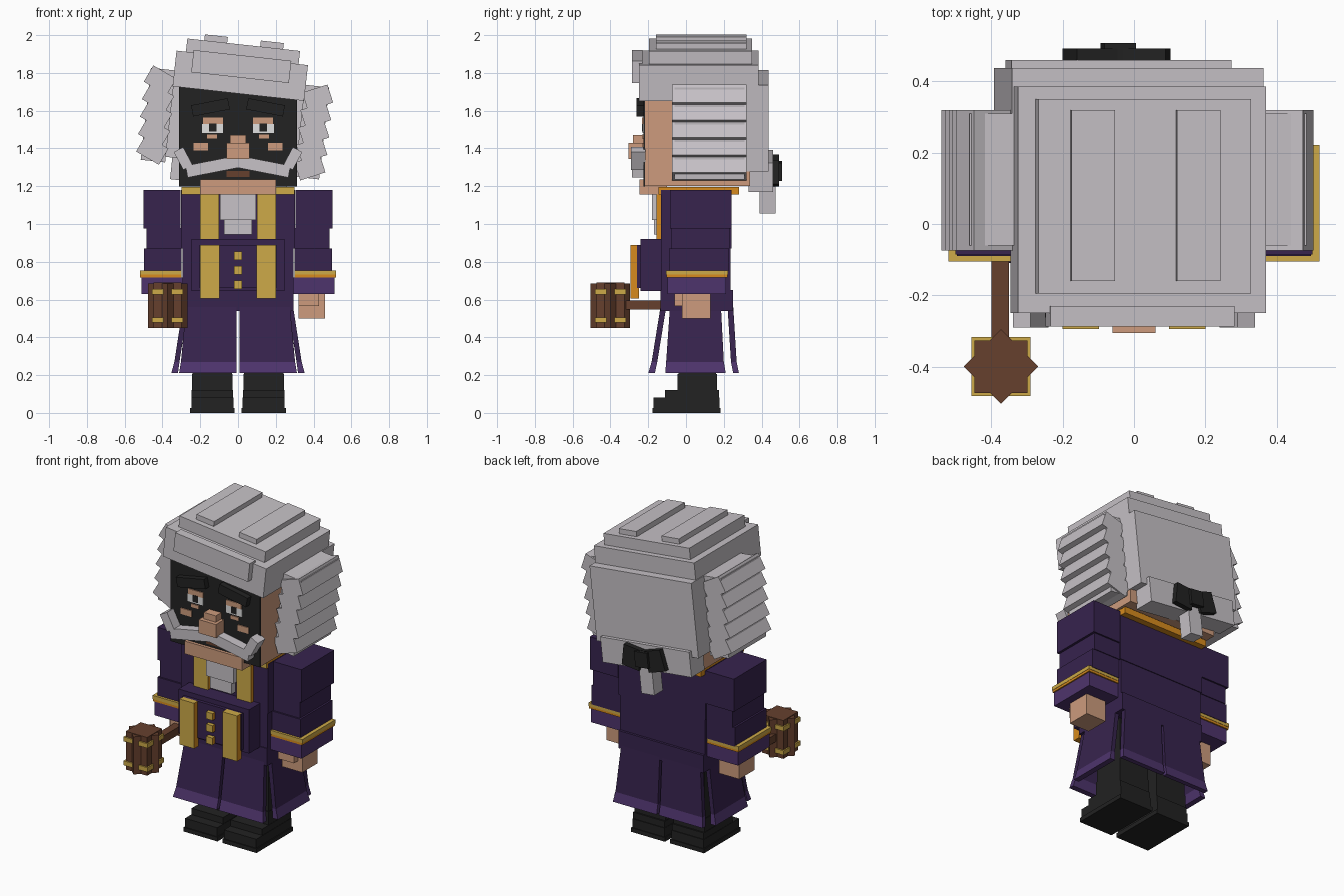
import bpy, bmesh
from math import radians
from mathutils import Matrix, Vector

cube = bpy.data.objects.get("Cube")
if cube:
    bpy.data.objects.remove(cube, do_unlink=True)


def material(name, *rgb):
    m = bpy.data.materials.new(name)
    m.use_nodes = True
    m.diffuse_color = (*rgb, 1)
    m.node_tree.nodes["Principled BSDF"].inputs["Base Color"].default_value = (*rgb, 1)
    return m


GREY = material("wig grey", .57, .54, .57)
SKIN = material("skin", .61, .33, .205)
BLACK = material("black", .016, .016, .016)
PURPLE = material("coat purple", .038, .017, .076)
LILAC = material("hem lilac", .076, .034, .15)
GOLD = material("gold", .61, .40, .065)
ORANGE = material("dark gold", .68, .26, .013)
BROWN = material("wood brown", .133, .051, .027)
WHITE = material("eye white", .75, .75, .75)

# The wig sits askew: its parts are built around this tilted frame
WIG = Matrix.Translation((.012, 0, 1.785)) @ Matrix.Rotation(radians(6.3), 4, 'Y')


def taper(name, mat, bottom, z0, top, z1, frame=None, under=None):
    """Block between two rectangles (x0, x1, y0, y1); `under` colours the sides and underside."""
    bm = bmesh.new()
    rings = []
    for (x0, x1, y0, y1), z in ((bottom, z0), (top, z1)):
        corners = ((x0, y0), (x1, y0), (x1, y1), (x0, y1))
        rings.append([bm.verts.new((x, y, z)) for x, y in corners])
    low, high = rings
    bm.faces.new(low[::-1])
    bm.faces.new(high)
    for i in range(4):
        j = (i + 1) % 4
        bm.faces.new((low[i], low[j], high[j], high[i]))
    bm.normal_update()
    if under:
        for f in bm.faces:
            if abs(f.normal.x) > .5 or f.normal.z < -.5 or f.normal.y > .5:
                f.material_index = 1
    if frame:
        bm.transform(frame)
    bmesh.ops.recalc_face_normals(bm, faces=bm.faces)
    mesh = bpy.data.meshes.new(name)
    bm.to_mesh(mesh)
    bm.free()
    mesh.materials.append(mat)
    if under:
        mesh.materials.append(under)
    ob = bpy.data.objects.new(name, mesh)
    bpy.context.collection.objects.link(ob)
    return ob


def box(name, mat, x, y, z, tilt=0, axis='Y', frame=None, under=None):
    """Box from (min, max) ranges, turned about its own centre by tilt degrees."""
    c = Vector((sum(x) / 2, sum(y) / 2, sum(z) / 2))
    m = Matrix.Translation(c) @ Matrix.Rotation(radians(tilt), 4, axis) @ Matrix.Translation(-c)
    rect = (*x, *y)
    return taper(name, mat, rect, z[0], rect, z[1], frame @ m if frame else m, under)


def side(s, a, b):
    """Mirror an x range to side s."""
    return (a, b) if s > 0 else (-b, -a)


# Head and face
box("head", SKIN, (-.31, .31), (-.22, .34), (1.2, 1.76))
box("face_mask", BLACK, (-.312, .312), (-.226, -.218), (1.198, 1.74))
box("chin", SKIN, (-.2, .2), (-.245, -.1), (1.155, 1.235))
box("nose", SKIN, (-.06, .06), (-.305, -.22), (1.345, 1.43))
box("nose_bridge", SKIN, (-.042, .042), (-.28, -.22), (1.43, 1.47))
box("mouth", BROWN, (-.06, .06), (-.23, -.224), (1.25, 1.28))

# Wig crown and back
box("wig_crown", GREY, (-.35, .35), (-.25, .385), (-.095, .095), frame=WIG)
box("wig_front_roll", GREY, (-.26, .26), (-.287, -.23), (-.01, .108), frame=WIG)
box("wig_top", GREY, (-.3, .3), (-.195, .35), (.09, .165), frame=WIG)
box("wig_back", GREY, (-.355, .355), (.31, .437), (-.47, -.01), frame=WIG)
box("wig_nape", GREY, (-.31, .31), (.33, .46), (-.585, -.43), frame=WIG)
box("pigtail", GREY, (-.045, .045), (.39, .475), (-.73, -.5), frame=WIG)
box("bow_knot", BLACK, (-.045, .045), (.45, .508), (-.555, -.46), frame=WIG)

# Everything that repeats on both sides
for s, tag in ((1, "left"), (-1, "right")):
    box(tag + "_wig_ridge", GREY, side(s, .088, .21), (-.16, .32), (.16, .197), frame=WIG)
    box(tag + "_bow_wing", BLACK, side(s, .02, .14), (.455, .492), (-.575, -.445),
        tilt=-12 * s, frame=WIG)

    # Side curls: a core with overlapping shingles
    box(tag + "_curl_core", GREY, side(s, .345, .475), (-.06, .31), (-.5, -.01), frame=WIG)
    for i in range(5):
        z = -.07 - .093 * i
        box(f"{tag}_curl_{i + 1}", GREY, side(s, .35, .49), (-.075, .32), (z - .05, z + .05),
            tilt=-24 * s, frame=WIG)

    # Eyes, brows, cheeks
    box(tag + "_eye", WHITE, side(s, .08, .19), (-.231, -.224), (1.483, 1.53))
    box(tag + "_pupil", BLACK, side(s, .115, .153), (-.234, -.224), (1.49, 1.532))
    box(tag + "_upper_lid", SKIN, side(s, .08, .185), (-.232, -.224), (1.53, 1.563))
    box(tag + "_lower_lid", SKIN, side(s, .11, .165), (-.232, -.224), (1.453, 1.474))
    box(tag + "_cheek", SKIN, side(s, .16, .235), (-.232, -.224), (1.39, 1.428))
    box(tag + "_eyebrow", BLACK, side(s, .047, .245), (-.262, -.22), (1.588, 1.648), tilt=11 * s)

    # Moustache
    box(tag + "_moustache", GREY, side(s, -.005, .275), (-.285, -.22), (1.272, 1.336), tilt=11 * s)
    box(tag + "_moustache_tip", GREY, side(s, .262, .318), (-.29, -.215), (1.293, 1.4), tilt=28 * s)

    # Sleeve, cuff and hand
    box(tag + "_shoulder", PURPLE, side(s, .305, .5), (-.085, .24), (.975, 1.18))
    box(tag + "_upper_sleeve", PURPLE, side(s, .3, .485), (-.08, .23), (.87, .98))
    box(tag + "_lower_sleeve", PURPLE, side(s, .3, .497), (-.09, .225), (.75, .87))
    box(tag + "_cuff_braid", GOLD, side(s, .3, .52), (-.105, .222), (.732, .755))
    box(tag + "_cuff_braid_edge", ORANGE, side(s, .3, .518), (-.103, .22), (.718, .732))
    box(tag + "_cuff", LILAC, side(s, .285, .51), (-.098, .212), (.63, .718))
    box(tag + "_hand", SKIN, side(s, .32, .46), (-.02, .13), (.5, .64))
    box(tag + "_thumb", SKIN, side(s, .32, .43), (-.06, 0), (.565, .64))

    # Lapels and waistcoat braid
    box(tag + "_lapel", GOLD, side(s, .1, .2), (-.157, -.12), (.9, 1.17), under=ORANGE)
    box(tag + "_belly_braid", GOLD, side(s, .098, .2), (-.295, -.25), (.605, .89), under=ORANGE)

    # Flared coat skirt with lilac hem
    for part, front in (("front", 1), ("back", 0)):
        top_y, hem_y, low_y = (((-.135, -.105), (-.182, -.152), (-.2, -.165)) if front
                               else ((.22, .25), (.238, .268), (.25, .28)))
        hem = (*side(s, .008, .302), *hem_y)
        taper(f"{tag}_{part}_skirt", PURPLE, hem, .27, (*side(s, .008, .275), *top_y), .56)
        taper(f"{tag}_{part}_hem", LILAC, (*side(s, .008, .312), *low_y), .21, hem, .27)
    hem = (*side(s, .31, .337), -.105, .2)
    taper(tag + "_side_skirt", PURPLE, hem, .27, (*side(s, .265, .292), -.085, .185), .56)
    taper(tag + "_side_hem", LILAC, (*side(s, .318, .353), -.11, .21), .21, hem, .27)

    # Boots and legs
    box(tag + "_boot_sole", BLACK, side(s, .018, .253), (-.178, .183), (0, .026))
    box(tag + "_boot_toe", BLACK, side(s, .024, .247), (-.172, .178), (.02, .082))
    box(tag + "_boot_instep", BLACK, side(s, .026, .245), (-.11, .174), (.08, .122))
    box(tag + "_boot_shaft", BLACK, side(s, .028, .243), (-.045, .165), (.12, .205))
    box(tag + "_leg", BLACK, side(s, .032, .24), (-.04, .16), (.2, .56))

# Torso
box("collar", GOLD, (-.3, .3), (-.145, .28), (1.155, 1.195), under=ORANGE)
box("chest", PURPLE, (-.302, .302), (-.132, .24), (.87, 1.18))
box("waist", PURPLE, (-.295, .295), (-.13, .235), (.645, .88))
box("coat_seat", PURPLE, (-.295, .295), (-.135, .25), (.54, .65))
box("belly", PURPLE, (-.245, .245), (-.24, -.12), (.645, .92))
box("belly_panel", PURPLE, (-.205, .205), (-.26, -.23), (.66, .89))
box("cravat", GREY, (-.095, .095), (-.18, -.12), (1.02, 1.16))
box("cravat_end", GREY, (-.075, .075), (-.17, -.12), (.945, 1.03))
for i in range(3):
    z = .678 + .077 * i
    box(f"button_{i + 1}", GOLD, (-.022, .022), (-.285, -.25), (z - .022, z + .022), under=ORANGE)

# Mallet: two crossed blocks with gold bands on a handle
box("mallet_handle", BROWN, (-.4, -.35), (-.35, .1), (.548, .596))
for i, turn in enumerate((0, 45)):
    box(f"mallet_head_{i + 1}", BROWN, (-.447, -.299), (-.474, -.326), (.45, .69 - .004 * i),
        tilt=turn, axis='Z')
for i, z in enumerate((.478, .628)):
    box(f"mallet_band_{i + 1}", GOLD, (-.456, -.29), (-.483, -.317), (z, z + .028))
